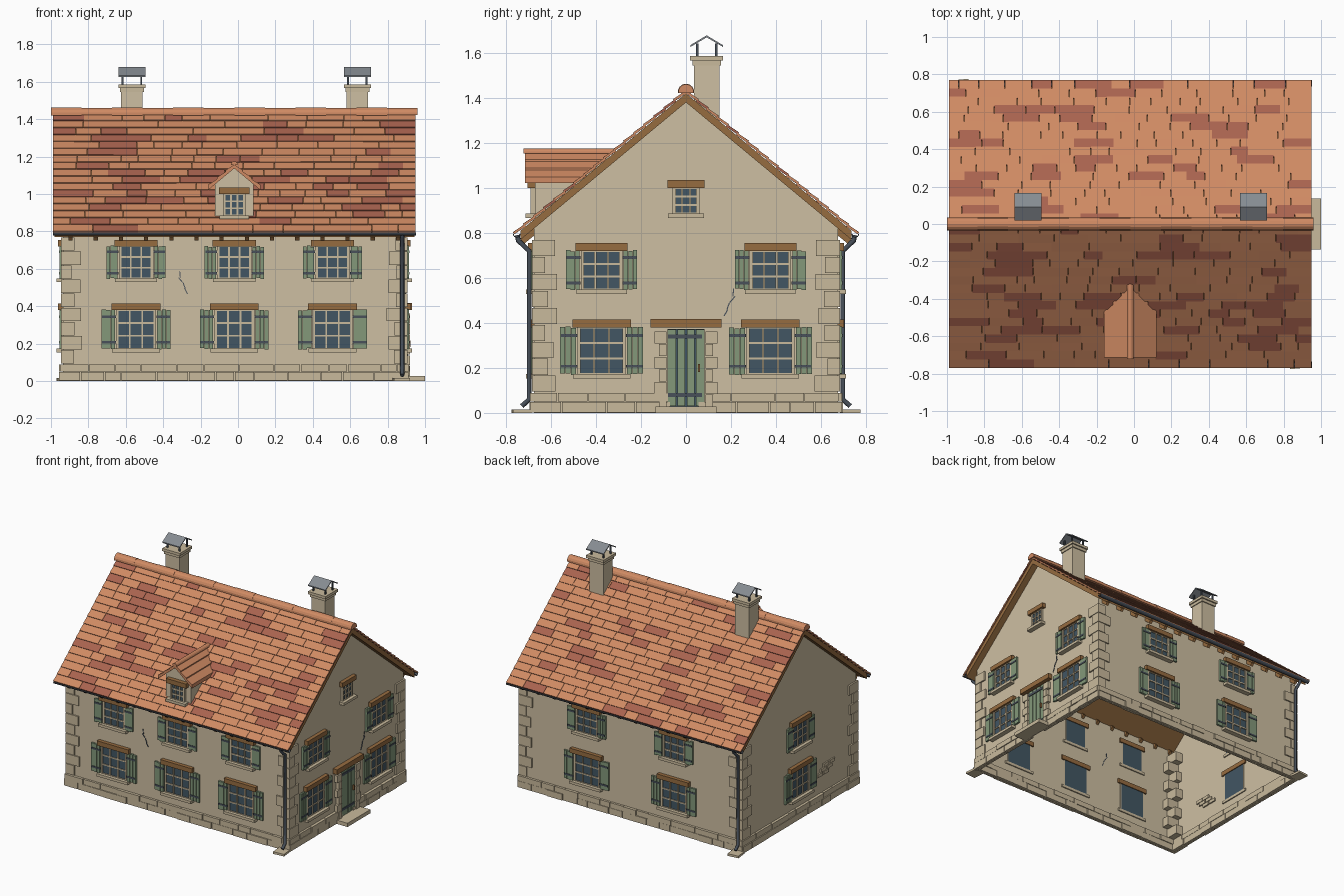
import bpy, bmesh, math, random
from mathutils import Matrix, Vector

random.seed(4)
cube = bpy.data.objects.get("Cube")
if cube:
    bpy.data.objects.remove(cube)


def material(name, *rgb):
    lin = [((c / 255 + 0.055) / 1.055) ** 2.4 for c in rgb] + [1]
    m = bpy.data.materials.new(name)
    m.use_nodes = True
    m.diffuse_color = lin
    m.node_tree.nodes["Principled BSDF"].inputs["Base Color"].default_value = lin
    return m


PLASTER = material("plaster", 206, 191, 162)
STONE = material("stone", 201, 186, 156)
TILE = material("orange tile", 207, 138, 99)
TILE_RED = material("red tile", 169, 99, 79)
WOOD = material("wood", 150, 108, 64)
GREEN = material("green paint", 131, 152, 122)
GLASS = material("glass", 66, 86, 99)
IRON = material("dark iron", 72, 80, 90)
ZINC = material("zinc", 134, 140, 146)


class Part:
    """Collects boxes and prisms into one object."""

    def __init__(self, name, frame=Matrix()):
        self.name, self.frame = name, frame
        self.bm, self.mats = bmesh.new(), []

    def slot(self, mat):
        if mat not in self.mats:
            self.mats.append(mat)
        return self.mats.index(mat)

    def box(self, centre, size, mat, turn=Matrix()):
        m = self.frame @ Matrix.Translation(centre) @ turn @ Matrix.Diagonal((*size, 1))
        made = bmesh.ops.create_cube(self.bm, size=1, matrix=m)
        for f in {f for v in made["verts"] for f in v.link_faces}:
            f.material_index = self.slot(mat)

    def prism(self, profile, x0, x1, mat, open_edge=None, trim=None):
        """Extrude a (y, z) profile along x; trim cuts the far end to a slope."""
        rings = []
        for x in (x0, x1):
            ring = [self.frame @ Vector((x, y, z)) for y, z in profile]
            if trim and x == x1:
                for p in ring:
                    p.y = (p.z - trim) / SLOPE
            rings.append([self.bm.verts.new(p) for p in ring])
        a, b = rings
        n = len(profile)
        faces = [self.bm.faces.new(a), self.bm.faces.new(b[::-1])]
        for i in range(n):
            if i != open_edge:
                j = (i + 1) % n
                faces.append(self.bm.faces.new((a[i], a[j], b[j], b[i])))
        for f in faces:
            f.material_index = self.slot(mat)

    def finish(self):
        bmesh.ops.recalc_face_normals(self.bm, faces=self.bm.faces)
        mesh = bpy.data.meshes.new(self.name)
        self.bm.to_mesh(mesh)
        self.bm.free()
        for m in self.mats:
            mesh.materials.append(m)
        obj = bpy.data.objects.new(self.name, mesh)
        bpy.context.collection.objects.link(obj)
        return obj


def wall_frame(x, y, degrees):
    return Matrix.Translation((x, y, 0)) @ Matrix.Rotation(math.radians(degrees), 4, "Z")


SLOPE = 0.83
X0, X1, Y = -0.935, 0.895, 0.675
MID = (X0 + X1) / 2
# On each wall local x runs along it and local -y points outward
FRONT, RIGHT = wall_frame(0, -Y, 0), wall_frame(X1, 0, 90)
BACK, LEFT = wall_frame(0, Y, 180), wall_frame(X0, 0, 270)

# Walls, open below
walls = Part("walls")
eave = 1.39 - SLOPE * Y
walls.prism([(-Y, 0), (Y, 0), (Y, eave), (0, 1.39), (-Y, eave)], X0, X1, PLASTER, open_edge=0)
walls.finish()

# Plinth stones in two courses
plinth = Part("plinth_stones")
for frame, lo, hi in ((FRONT, X0, X1), (RIGHT, -Y, Y), (BACK, -X1, -X0), (LEFT, -Y, Y)):
    plinth.frame = frame
    for z, h in ((0.025, 0.05), (0.07, 0.042)):
        u = lo - 0.015
        while u < hi:
            w = min(random.uniform(0.08, 0.2), hi + 0.015 - u)
            if frame is not RIGHT or abs(u + w / 2) > 0.12:
                plinth.box((u + w / 2, 0, z), (w - 0.004, random.uniform(0.03, 0.044), h - 0.003), STONE)
            u += w
plinth.finish()

# Corner stones alternate their long side
quoins = Part("corner_stones")
ROWS = 9
step = (0.77 - 0.092) / ROWS
for sx, cx in ((-1, X0), (1, X1)):
    for sy in (-1, 1):
        for i in range(ROWS):
            a, b = (0.105, 0.065) if i % 2 else (0.065, 0.105)
            a += random.uniform(-0.01, 0.01)
            b += random.uniform(-0.01, 0.01)
            quoins.box((cx + sx * (0.012 - a / 2), sy * (Y + 0.01 - b / 2), 0.092 + step * (i + 0.5)),
                       (a, b, step - 0.004), STONE)
quoins.finish()


def window(name, frame, u, z0, z1, width, cols=3, shutters=True):
    p = Part(name, frame @ Matrix.Translation((u, 0, 0)))
    zc, h = (z0 + z1) / 2, z1 - z0
    p.box((0, 0, zc), (width, 0.012, h), GLASS)
    for i in range(cols + 1):
        wide = 0.014 if i in (0, cols) else 0.009
        p.box((width * (i / cols - 0.5), -0.005, zc), (wide, 0.018, h), STONE)
    for i in range(4):
        p.box((0, -0.004, z0 + h * i / 3), (width, 0.017, 0.009), STONE)
    p.box((0, -0.014, z0 - 0.009), (width + 0.055, 0.045, 0.02), STONE)
    p.box((0, -0.008, z1 + 0.017), (width + 0.06, 0.04, 0.034), WOOD)
    if shutters:
        sw = width * 0.365
        for s in (-1, 1):
            c = s * (width / 2 + 0.012 + sw / 2)
            for k in (-1, 0, 1):
                p.box((c + k * sw / 3, -0.012, zc + random.uniform(-0.004, 0.004)),
                      (sw / 3 - 0.002, 0.014, h), GREEN)
            for t in (-0.33, 0.33):
                p.box((c - s * 0.004, -0.019, zc + t * h), (sw, 0.006, 0.013), IRON)
    p.finish()


def window_pair(name, frame, u):
    window(name + "_upper_window", frame, u, 0.548, 0.72, 0.17)
    window(name + "_lower_window", frame, u, 0.172, 0.38, 0.2)


for label, u in (("front_right", MID - 0.525), ("front_middle", MID), ("front_left", MID + 0.525)):
    window_pair(label, FRONT, u)
for s, label in ((-1, "first"), (1, "second")):
    window_pair("gable_" + label, RIGHT, s * 0.375)
    window_pair("back_" + label, BACK, s * 0.36 - MID)
window_pair("plain_gable", LEFT, 0)
window("attic_window", RIGHT, 0, 0.885, 1.0, 0.105, 3, False)

# Door with plank leaf, straps, jamb stones and step
door = Part("door", RIGHT)
door.box((0, 0, 0.2), (0.166, 0.014, 0.345), GLASS)
for i, w in ((-1.5, 0.039), (-0.5, 0.034), (0.5, 0.034), (1.5, 0.039)):
    door.box((i * 0.042, -0.008, 0.2), (w, 0.012, 0.34), GREEN)
for z in (0.08, 0.34):
    door.box((-0.005, -0.016, z), (0.15, 0.006, 0.018), IRON)
door.box((0.058, -0.02, 0.2), (0.01, 0.016, 0.035), WOOD)
for s in (-1, 1):
    for i in range(6):
        w = 0.055 if i % 2 else 0.035
        door.box((s * (0.086 + w / 2), -0.005, 0.055 + i * 0.056), (w, 0.04, 0.053), STONE)
door.box((0, -0.01, 0.398), (0.315, 0.05, 0.038), WOOD)
door.box((0, -0.055, 0.014), (0.27, 0.1, 0.028), STONE)
door.finish()

# Cracks and exposed bricks
details = Part("wall_cracks", FRONT)
for frame, u, z, s in ((FRONT, -0.31, 0.585, 1), (RIGHT, 0.21, 0.55, -1)):
    details.frame = frame
    for i in range(4):
        lean = (0.1, 0.7, 0.35, 0.5)[i] * s
        details.box((u, -0.001, z - 0.015), (0.005, 0.005, 0.034), IRON, Matrix.Rotation(-lean, 4, "Y"))
        u, z = u + 0.03 * math.sin(lean), z - 0.03
details.frame = LEFT
for u, z in ((0.24, 0.23), (0.31, 0.23), (0.28, 0.258), (0.35, 0.258), (0.38, 0.286), (0.31, 0.286)):
    details.box((u, 0, z), (0.062, 0.02, 0.024), STONE)
details.finish()

# Roof deck, barge boards and rafter tails
RX0, RX1 = -0.99, 0.952
deck = Part("roof_deck")
E = 0.735
deck.prism([(-E, 1.38 - SLOPE * E), (0, 1.38), (E, 1.38 - SLOPE * E),
            (E, 1.42 - SLOPE * E), (0, 1.42), (-E, 1.42 - SLOPE * E)], RX0 + 0.008, RX1 - 0.008, WOOD)
pitch = math.atan(SLOPE)
for s in (-1, 1):
    for i in range(14):
        x = X0 + 0.04 + i * (X1 - X0 - 0.08) / 13
        deck.box((x, s * 0.695, 1.368 - SLOPE * 0.695), (0.022, 0.085, 0.03), WOOD, Matrix.Rotation(-s * pitch, 4, "X"))
deck.finish()

# Roof tiles in overlapping courses
tiles = Part("roof_tiles")
COURSES = 17
run = 0.757 / math.cos(pitch) / COURSES
for turn in (0, math.pi):
    base = Matrix.Translation((MID, 0, 0)) @ Matrix.Rotation(turn, 4, "Z")
    tiles.frame = base @ Matrix.Translation((0, -0.757, 1.419 - SLOPE * 0.757)) @ Matrix.Rotation(pitch, 4, "X")
    half = (RX1 - RX0) / 2
    for row in range(COURSES):
        x = -half
        while x < half - 0.001:
            w = random.uniform(0.09, 0.22)
            if half - x - w < 0.05:
                w = half - x
            colour = TILE_RED if random.random() < 0.23 else TILE
            tiles.box((x + w / 2, run * (row + 0.5), 0.009), (w - 0.002, run * 1.08, 0.011), colour,
                      Matrix.Rotation(-0.09 + random.uniform(-0.015, 0.015), 4, "X"))
            x += w
tiles.finish()


def arc(radius, cy, cz, start, end, n=8):
    angles = [math.radians(start + (end - start) * i / n) for i in range(n + 1)]
    return [(cy + radius * math.cos(a), cz + radius * math.sin(a)) for a in angles]


# Ridge caps and gutters
ridge = Part("ridge_caps")
N = 12
for i in range(N):
    x = -1.0 + i * 1.96 / N
    ridge.prism(arc(0.036 - 0.002 * (i % 2), 0, 1.427, -10, 190), x, x + 1.96 / N, TILE)
ridge.finish()

gutters = Part("gutters")
for s in (-1, 1):
    gutters.prism(arc(0.017, s * 0.752, 0.795, 180, 360) + arc(0.013, s * 0.752, 0.795, 360, 180), RX0, RX1, IRON)
gutters.finish()

# Downpipes and splash stones
splash = Part("splash_stones")
for s, x in ((-1, 0.878), (1, -0.918)):
    curve = bpy.data.curves.new("downpipe", "CURVE")
    curve.dimensions = "3D"
    curve.bevel_depth, curve.bevel_resolution, curve.use_fill_caps = 0.011, 2, True
    line = curve.splines.new("POLY")
    path = ((0.75, 0.79), (0.745, 0.765), (0.697, 0.72), (0.697, 0.06), (0.73, 0.03))
    line.points.add(len(path) - 1)
    for p, (y, z) in zip(line.points, path):
        p.co = (x, s * y, z, 1)
    curve.materials.append(IRON)
    bpy.context.collection.objects.link(bpy.data.objects.new("downpipe", curve))
    splash.box((x - 0.006, s * 0.73, 0.008), (0.085, 0.085, 0.016), STONE, Matrix.Rotation(0.1, 4, "Z"))
splash.finish()

# Dormer with tiled roof running back into the main slope
dormer = Part("dormer", Matrix.Translation((MID, 0, 0)) @ Matrix.Rotation(math.pi / 2, 4, "Z"))
dormer.prism([(-0.103, 0.855), (0.103, 0.855), (0.103, 1.055), (0, 1.14), (-0.103, 1.055)], -0.672, -0.5, PLASTER, trim=1.4)
for s in (-1, 1):
    for i in range(3):
        a, b = 0.14 * (1 - i / 3), 0.14 * (1 - (i + 1) / 3)
        za, zb = 1.157 - 0.83 * a, 1.157 - 0.83 * b
        dormer.prism([(s * a, za - 0.02), (s * b, zb - 0.02), (s * b, zb), (s * a, za + 0.008)], -0.715, -0.4, TILE, trim=1.425)
dormer.prism(arc(0.018, 0, 1.157, -10, 190), -0.722, -0.4, TILE, trim=1.425)
dormer.finish()
window("dormer_window", wall_frame(0, -0.676, 0), MID, 0.885, 1.0, 0.105, 3, False)

# Chimneys with crown, legs and gabled cap
for label, x in (("right", -0.567), ("left", 0.638)):
    c = Part(label + "_chimney", Matrix.Translation((x, 0.092, 0)))
    c.box((0, 0, 1.41), (0.115, 0.112, 0.34), PLASTER)
    c.box((0, 0, 1.555), (0.128, 0.128, 0.022), STONE)
    c.box((0, 0, 1.576), (0.145, 0.147, 0.02), STONE)
    for sx in (-1, 1):
        for sy in (-1, 1):
            c.box((sx * 0.05, sy * 0.042, 1.612), (0.01, 0.01, 0.06), IRON)
    c.prism([(-0.073, 1.626), (0, 1.669), (0.073, 1.626), (0.073, 1.634), (0, 1.678), (-0.073, 1.634)], -0.072, 0.072, ZINC)
    c.finish()
